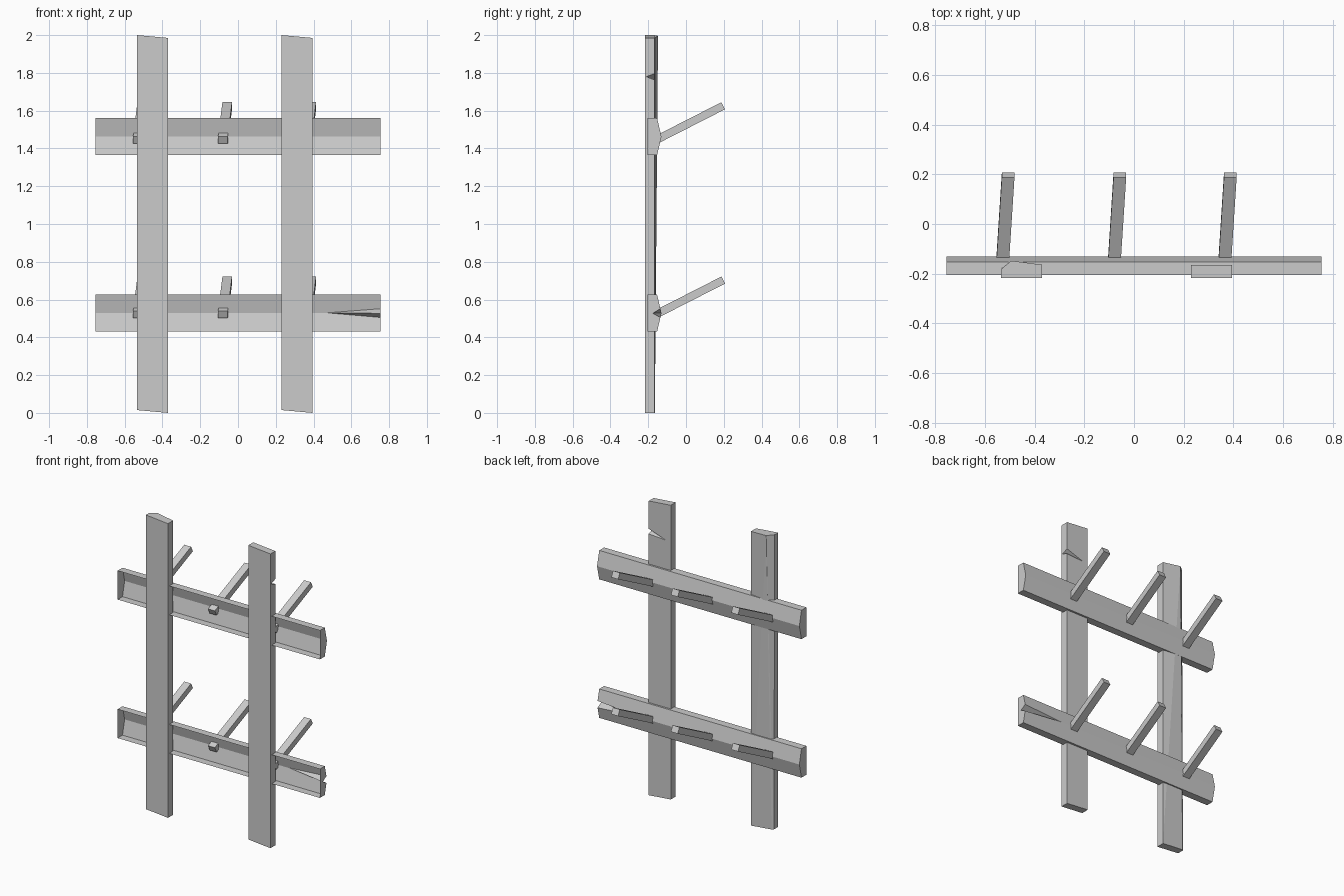
import bpy
import bmesh
from mathutils import Vector

cube = bpy.data.objects.get("Cube")
if cube:
    bpy.data.objects.remove(cube, do_unlink=True)

grey = bpy.data.materials.new("weathered_grey")
grey.use_nodes = True
colour = (0.6, 0.6, 0.6, 1)
grey.diffuse_color = colour
grey.node_tree.nodes["Principled BSDF"].inputs["Base Color"].default_value = colour


def hull(name, points):
    """Flat-faced convex solid around the given corners."""
    bm = bmesh.new()
    for p in points:
        bm.verts.new(p)
    bmesh.ops.convex_hull(bm, input=bm.verts)
    bmesh.ops.dissolve_limit(bm, angle_limit=0.005, verts=bm.verts, edges=bm.edges)
    bmesh.ops.recalc_face_normals(bm, faces=bm.faces)
    mesh = bpy.data.meshes.new(name)
    bm.to_mesh(mesh)
    bm.free()
    mesh.materials.append(grey)
    obj = bpy.data.objects.new(name, mesh)
    bpy.context.collection.objects.link(obj)
    return obj


def split(obj, tip, inner, upper, lower):
    """Cut a wedge-shaped crack running from tip to the inner/upper/lower mouth."""
    tip, inner, upper, lower = map(Vector, (tip, inner, upper, lower))
    mouth = [inner] + [inner + (p - inner) * 1.6 for p in (upper, lower)]
    cutter = hull("crack_cutter", [tip] + [tip + (p - tip) * 1.2 for p in mouth])
    cutter.hide_render = True
    mod = obj.modifiers.new("crack", "BOOLEAN")
    mod.operation = "DIFFERENCE"
    mod.solver = "EXACT"
    mod.object = cutter
    bpy.context.view_layer.objects.active = obj
    bpy.ops.object.modifier_apply(modifier=mod.name)
    bpy.data.objects.remove(cutter, do_unlink=True)


def post(name, x0, x1, low, high):
    """Upright plank with skewed sawn ends; low and high are its back outlines."""
    points = []
    for outline, z in ((low, 0), (high, 1.985)):
        for x, y in [(x0, -0.218), (x1, -0.218)] + outline:
            points.append((x, y, z + 0.015 * (x1 - x) / (x1 - x0)))
    return hull(name, points)


# Uprights: the right one has a worn back corner, the left one a crack
post("right_post", -0.535, -0.37,
     [(-0.535, -0.172), (-0.522, -0.166), (-0.37, -0.165)],
     [(-0.535, -0.182), (-0.495, -0.148), (-0.37, -0.164)])
back = [(0.23, -0.166), (0.395, -0.166)]
left_post = post("left_post", 0.23, 0.395, back, back)
split(left_post, (0.27, -0.166, 1.755), (0.395, -0.21, 1.78),
      (0.395, -0.166, 1.797), (0.395, -0.166, 1.763))

# Cross rails: ridged along the back, hollow and open at the front
section = [(-0.205, -0.0975), (-0.205, 0.0975), (-0.153, 0.0975), (-0.13, 0), (-0.153, -0.0975)]
for level, zr, zp in (("lower", 0.528, 0.521), ("upper", 1.4625, 1.444)):
    rail = hull(level + "_rail", [(x, y, zr + z) for x in (-0.755, 0.755) for y, z in section])
    if level == "lower":
        split(rail, (0.47, -0.13, 0.53), (0.755, -0.175, 0.527),
              (0.755, -0.135, 0.552), (0.755, -0.135, 0.505))
    bm = bmesh.new()
    bm.from_mesh(rail.data)
    front = [f for f in bm.faces if f.normal.y < -0.99]
    bmesh.ops.delete(bm, geom=front, context="FACES")
    bm.to_mesh(rail.data)
    bm.free()

    # Sloping pegs pushed through the rail
    for side, x in (("right", -0.53), ("middle", -0.08), ("left", 0.365)):
        start = Vector((x, -0.16, zp))
        end = start + Vector((0.023, 0.357, 0.182))
        along = (end - start).normalized()
        up = along.cross(Vector((-1, 0, 0))).normalized() * 0.021
        if up.z < 0:
            up = -up
        wide = Vector((0.0255, 0, 0))
        hull(level + "_" + side + "_peg",
             [p + a * up + b * wide for p in (start, end) for a in (-1, 1) for b in (-1, 1)])
